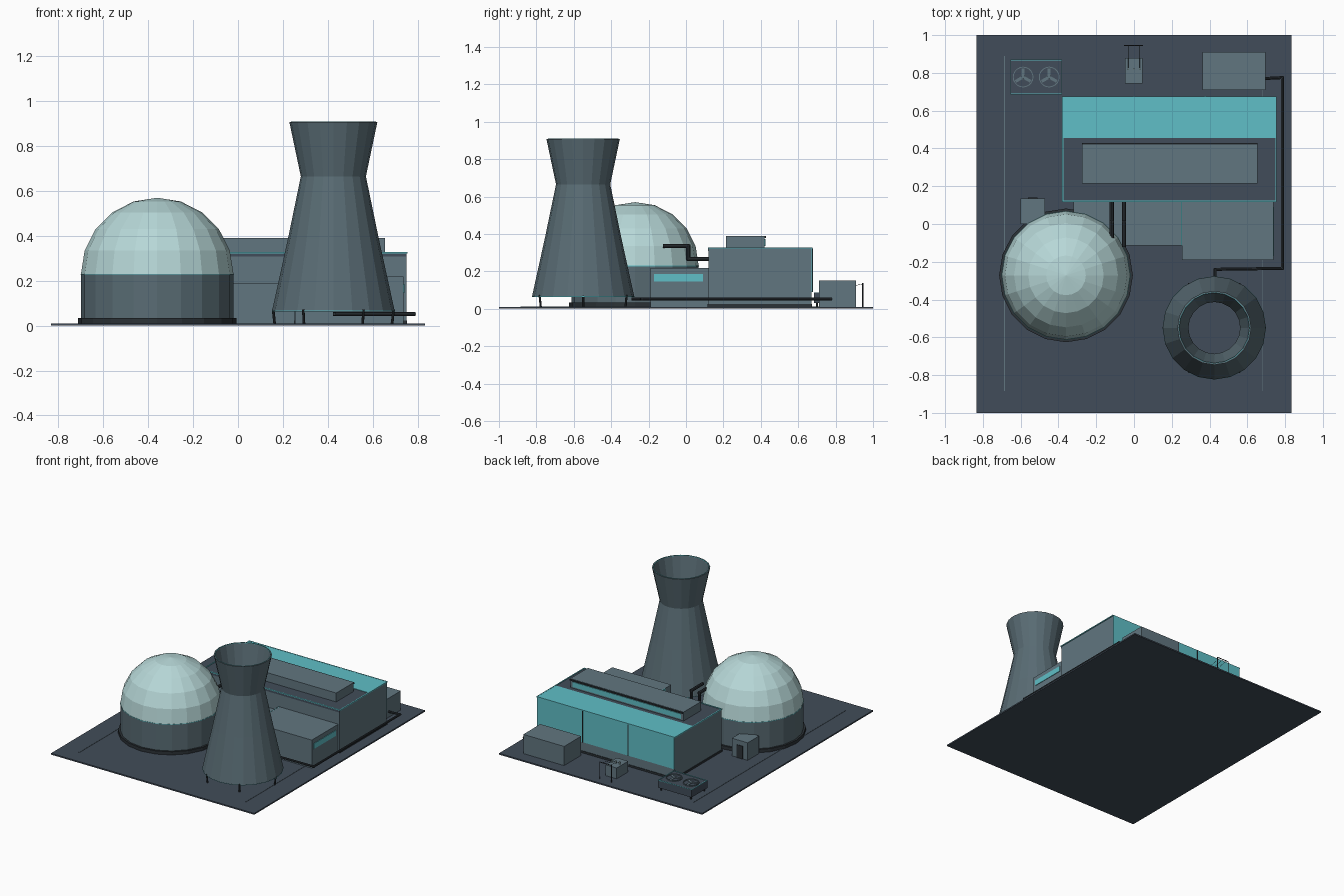
import bpy, bmesh
from math import sin, cos, pi, radians
from mathutils import Vector, Matrix

if "Cube" in bpy.data.objects:
    bpy.data.objects.remove(bpy.data.objects["Cube"])


def material(name, r, g, b):
    m = bpy.data.materials.new(name)
    m.use_nodes = True
    m.diffuse_color = (r, g, b, 1)
    m.node_tree.nodes["Principled BSDF"].inputs["Base Color"].default_value = (r, g, b, 1)
    return m


GREY = material("wall grey", .12, .18, .215)
CONCRETE = material("concrete grey", .10, .15, .175)
SLATE = material("slate ground", .053, .073, .10)
TEAL = material("teal", .115, .52, .57)
PALE = material("pale dome", .47, .68, .68)
DARK = material("dark steel", .025, .032, .038)


def finish(name, bm, mat):
    bmesh.ops.recalc_face_normals(bm, faces=bm.faces)
    mesh = bpy.data.meshes.new(name)
    bm.to_mesh(mesh)
    bm.free()
    mesh.materials.append(mat)
    ob = bpy.data.objects.new(name, mesh)
    bpy.context.collection.objects.link(ob)
    return ob


def box(name, mat, x, y, z):
    """Box from (min, max) ranges."""
    bm = bmesh.new()
    bmesh.ops.create_cube(bm, size=1)
    for v in bm.verts:
        v.co = [r[0] + (c + .5) * (r[1] - r[0]) for c, r in zip(v.co, (x, y, z))]
    return finish(name, bm, mat)


def lathe(name, mat, profile, centre, steps=20, closed=False):
    """Spin a radius/height profile about a vertical axis."""
    bm = bmesh.new()
    vs = [bm.verts.new((r, 0, z)) for r, z in profile]
    pairs = list(zip(vs, vs[1:])) + ([(vs[-1], vs[0])] if closed else [])
    es = [bm.edges.new(p) for p in pairs]
    bmesh.ops.spin(bm, geom=vs + es, cent=(0, 0, 0), axis=(0, 0, 1),
                   angle=2 * pi, steps=steps)
    bmesh.ops.remove_doubles(bm, verts=bm.verts, dist=.0004)
    bmesh.ops.translate(bm, verts=bm.verts, vec=(*centre, 0))
    return finish(name, bm, mat)


def rod(name, mat, points, radius, sides=8):
    """Pipe through a list of points with mitred corners hidden by short overlaps."""
    bm = bmesh.new()
    for a, b in zip(points, points[1:]):
        a, b = Vector(a), Vector(b)
        d = b - a
        ext = d.normalized() * radius * .7
        a, b = a - ext, b + ext
        turn = d.to_track_quat('Z', 'Y').to_matrix().to_4x4()
        bmesh.ops.create_cone(bm, cap_ends=True, segments=sides, radius1=radius,
                              radius2=radius, depth=(b - a).length,
                              matrix=Matrix.Translation((a + b) / 2) @ turn)
    return finish(name, bm, mat)


def frame(name, mat, x, y, z, w):
    """Thin rectangular rim."""
    box(name + "_front", mat, x, (y[0], y[0] + w), z)
    box(name + "_back", mat, x, (y[1] - w, y[1]), z)
    box(name + "_right", mat, (x[0], x[0] + w), y, z)
    box(name + "_left", mat, (x[1] - w, x[1]), y, z)


# Site slab and ground lines
box("ground", SLATE, (-.833, .833), (-1, 1), (0, .01))
for x in (-.685, .682):
    box("ground_line", GREY, (x - .002, x + .002), (-.885, .89), (.01, .013))

# Domed containment building
DOME = (-.36, -.272)
lathe("containment_base", DARK, [(0, .01), (.354, .01), (.354, .034), (0, .034)], DOME)
lathe("containment_wall", CONCRETE, [(0, .03), (.34, .03), (.34, .23), (0, .23)], DOME)
lathe("containment_dome", PALE,
      [(.34 * cos(radians(a)), .23 + .34 * sin(radians(a))) for a in range(0, 91, 18)]
      + [(0, .23)], DOME)
lathe("containment_trim", TEAL, [(.336, .227), (.342, .227), (.342, .231), (.336, .231)],
      DOME, closed=True)

# Cooling tower shell on slim legs
TOWER = (.425, -.55)
outer = [(.273, .067), (.203, .385), (.145, .665), (.196, .907)]
lathe("cooling_tower", CONCRETE, outer + [(r - .008, z) for r, z in reversed(outer)],
      TOWER, closed=True)
lathe("tower_rim", TEAL, [(.186, .904), (.189, .904), (.189, .909), (.186, .909)],
      TOWER, closed=True)
lathe("tower_bottom_trim", TEAL, [(.268, .064), (.274, .064), (.274, .067), (.268, .067)],
      TOWER, closed=True)
for i in range(6):
    c, s = cos(i * pi / 3), sin(i * pi / 3)
    rod("tower_leg", DARK, [(TOWER[0] + .262 * c, TOWER[1] + .262 * s, .012),
                            (TOWER[0] + .268 * c, TOWER[1] + .268 * s, .068)], .006)

# Turbine hall
HX, HY = (-.375, .75), (.12, .67)
box("hall_plinth", DARK, (-.379, .754), (.116, .674), (.01, .024))
box("hall_walls", GREY, HX, HY, (.01, .32))
box("hall_roof", SLATE, HX, HY, (.32, .324))
box("hall_roof_stripe", TEAL, HX, (.455, .67), (.324, .327))
box("hall_front_fascia", SLATE, HX, (.117, .12), (.308, .322))
frame("hall_roof_trim", TEAL, (-.38, .755), (.117, .675), (.321, .328), .007)
box("hall_back_panel", TEAL, HX, (.67, .675), (.09, .322))
for x in (0, .377):
    box("hall_panel_seam", DARK, (x - .003, x + .003), (.67, .678), (.09, .322))

# Roof monitor with a glazed strip
box("roof_monitor", GREY, (-.275, .655), (.215, .42), (.32, .39))
box("monitor_window", TEAL, (-.255, .635), (.42, .424), (.335, .372))
box("monitor_eave", DARK, (-.275, .655), (.42, .428), (.378, .388))

# Front annexes
box("service_annex", GREY, (.255, .738), (-.19, .12), (.01, .218))
box("annex_window", TEAL, (.738, .742), (-.17, .09), (.145, .185))
box("annex_side_trim", TEAL, (.25, .255), (-.115, .12), (.19, .219))
box("link_annex", GREY, (-.32, .252), (-.115, .12), (.01, .19))

# Back store and small hut with a door
box("back_store", GREY, (.362, .697), (.71, .91), (.01, .152))
box("hut", GREY, (-.6, -.47), (0, .135), (.01, .14))
box("hut_door", DARK, (-.56, -.51), (.135, .139), (.01, .105))

# Steam pipes from dome to hall
for x in (-.118, -.053):
    rod("steam_pipe", DARK, [(x, -.115, .335), (x, .012, .335), (x, .012, .265),
                             (x, .125, .265)], .011)

# Cooling water line
rod("water_pipe", DARK, [(.43, -.285, .052), (.43, -.24, .052), (.785, -.235, .052),
                         (.785, .775, .052), (.69, .77, .052)], .008)

# Fan cooler with two three-bladed fans
FX, FY = (-.655, -.38), (.685, .87)
box("fan_cooler", SLATE, FX, FY, (.03, .085))
frame("fan_cooler_trim", TEAL, FX, FY, (.083, .088), .005)
for x in (-.64, -.395):
    for y in (.70, .855):
        rod("fan_cooler_leg", DARK, [(x, y, .012), (x, y, .032)], .006)
for x in (-.587, -.449):
    lathe("fan_ring", GREY, [(.05, .085), (.055, .085), (.055, .092), (.05, .092)],
          (x, .778), closed=True)
    lathe("fan_hub", GREY, [(0, .085), (.01, .085), (.01, .094), (0, .094)], (x, .778), 10)
    for k in range(3):
        blade = box("fan_blade", GREY, (0, .046), (-.008, .008), (0, .004))
        blade.matrix_world = (Matrix.Translation((x, .778, .087))
                              @ Matrix.Rotation(radians(90 + 120 * k), 4, 'Z'))

# Transformer with insulators and gantry
box("transformer", GREY, (-.048, .045), (.745, .88), (.01, .09))
for x in (-.03, 0, .03):
    rod("insulator", PALE, [(x, .82, .09), (x, .82, .108)], .005)
    rod("wire", DARK, [(x, .82, .108), (x, .945, .132)], .0012, 4)
for x in (-.05, .046):
    rod("gantry_post", DARK, [(x, .945, .01), (x, .945, .135)], .003, 6)
rod("gantry_beam", DARK, [(-.05, .945, .135), (.046, .945, .135)], .003, 6)
